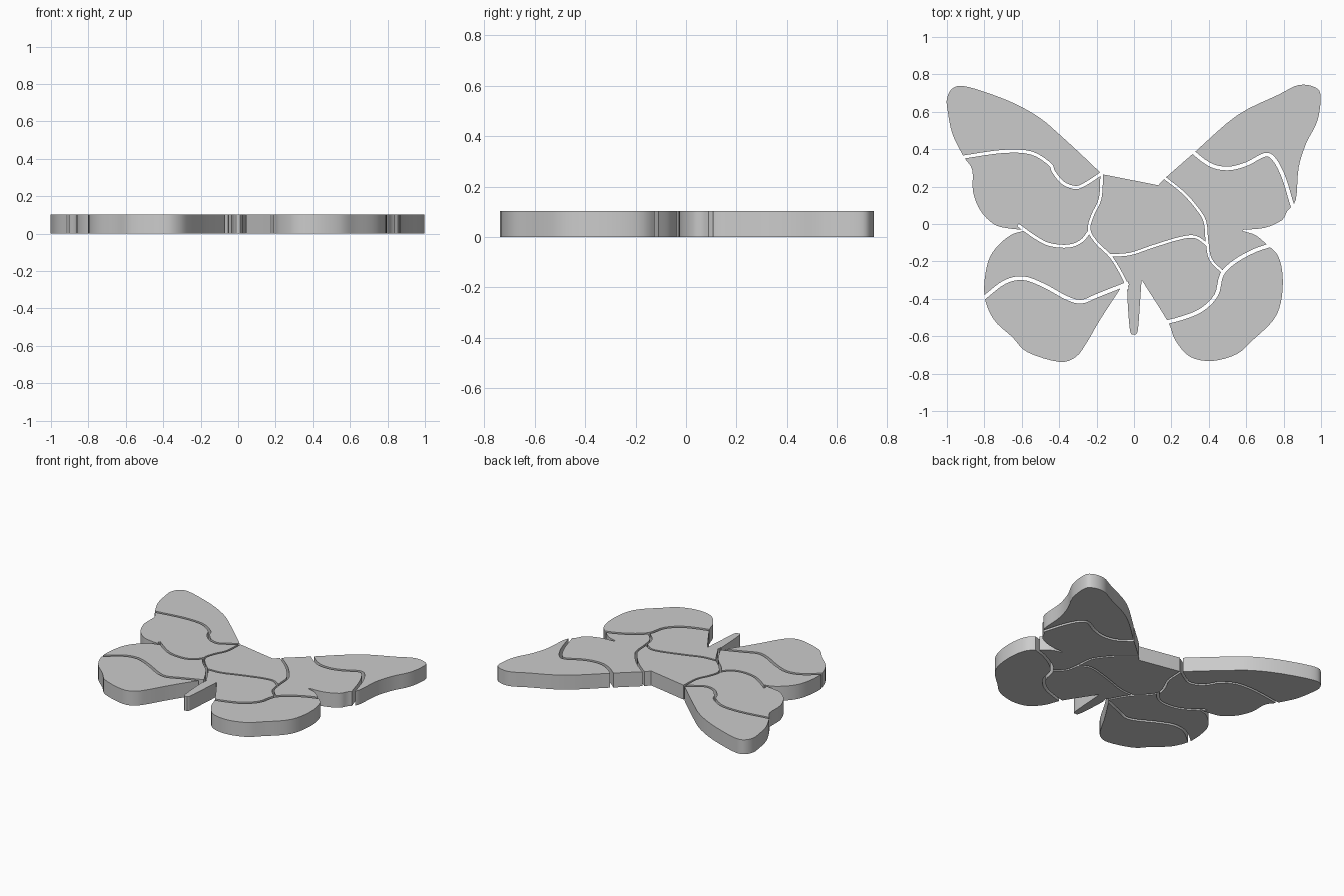
import bpy, bmesh
from mathutils import Vector

if "Cube" in bpy.data.objects:
    bpy.data.objects.remove(bpy.data.objects["Cube"])

H = 0.103


def smooth(pts, n=4):
    """Catmull-Rom curve through the points, ends kept sharp."""
    p = [Vector(q) for q in pts]
    p = [2 * p[0] - p[1]] + p + [2 * p[-1] - p[-2]]
    out = []
    for a, b, c, d in zip(p, p[1:], p[2:], p[3:]):
        for i in range(n):
            t = i / n
            out.append(0.5 * (2 * b + (c - a) * t + (2 * a - 5 * b + 4 * c - d) * t * t
                              + (3 * b - a - 3 * c + d) * t ** 3))
    return out + [p[-2]]


def prism(name, pts, z0, z1):
    bm = bmesh.new()
    face = bm.faces.new([bm.verts.new((q[0], q[1], z0)) for q in pts])
    ext = bmesh.ops.extrude_face_region(bm, geom=[face])
    bmesh.ops.translate(bm, vec=(0, 0, z1 - z0),
                        verts=[v for v in ext["geom"] if isinstance(v, bmesh.types.BMVert)])
    bmesh.ops.recalc_face_normals(bm, faces=bm.faces)
    me = bpy.data.meshes.new(name)
    bm.to_mesh(me)
    bm.free()
    ob = bpy.data.objects.new(name, me)
    bpy.context.collection.objects.link(ob)
    return ob


# Butterfly outline: smooth runs joined at sharp corners
runs = [
    [(-.17, .265), (-.28, .37), (-.40, .48), (-.50, .565), (-.63, .64), (-.78, .70), (-.91, .737),
     (-.97, .725), (-1, .67), (-.995, .60), (-.97, .48), (-.91, .36), (-.865, .29), (-.86, .17),
     (-.82, .07), (-.75, 0), (-.68, -.022), (-.57, -.033)],
    [(-.59, -.037), (-.66, -.06), (-.74, -.13), (-.785, -.22), (-.80, -.38), (-.75, -.51), (-.65, -.605),
     (-.57, -.685), (-.40, -.737), (-.31, -.71), (-.25, -.63), (-.18, -.51), (-.05, -.31)],
    [(-.038, -.31), (-.032, -.45), (-.02, -.575), (0, -.59), (.02, -.57), (.032, -.42), (.04, -.305)],
    [(.045, -.305), (.18, -.52), (.22, -.62), (.30, -.71), (.42, -.732), (.55, -.695), (.63, -.625),
     (.74, -.52), (.785, -.42), (.795, -.28), (.77, -.17), (.71, -.11), (.65, -.06), (.58, -.037)],
    [(.585, -.031), (.70, -.02), (.79, .02), (.82, .07), (.865, .13), (.88, .30), (.92, .43),
     (.98, .55), (.998, .68), (.97, .73), (.88, .743), (.77, .69), (.55, .58), (.32, .38), (.16, .24)],
    [(.13, .207), (-.16, .264)],
]
outline = [p for r in runs for p in (smooth(r) if len(r) > 2 else map(Vector, r))]
board = prism("board", outline, 0, H)

# Jigsaw grooves: path and width
grooves = [
    ([(-.94, .355), (-.90, .36), (-.70, .388), (-.55, .38), (-.45, .32), (-.43, .28), (-.38, .22),
      (-.31, .195), (-.25, .22), (-.16, .28)], .017),
    ([(-.172, .29), (-.18, .14), (-.22, .05), (-.24, -.03), (-.20, -.10), (-.12, -.18),
      (-.05, -.30), (-.035, -.35)], .014),
    ([(-.62, -.005), (-.53, -.07), (-.45, -.11), (-.35, -.118), (-.28, -.09), (-.235, -.035)], .016),
    ([(-.83, -.42), (-.79, -.385), (-.69, -.31), (-.59, -.29), (-.48, -.33), (-.36, -.395),
      (-.28, -.415), (-.19, -.38), (-.03, -.317)], .02),
    ([(-.13, -.168), (-.02, -.16), (.10, -.12), (.25, -.075), (.33, -.07), (.397, -.115)], .014),
    ([(.14, .265), (.26, .17), (.34, .08), (.38, .01), (.39, -.09), (.41, -.19), (.48, -.262)], .014),
    ([(.13, -.535), (.25, -.505), (.36, -.46), (.44, -.38), (.47, -.27), (.54, -.20), (.65, -.14),
      (.76, -.105)], .02),
    ([(.28, .415), (.40, .32), (.50, .297), (.60, .32), (.70, .37), (.75, .345), (.80, .25),
      (.84, .12), (.86, .06)], .02),
]
cutters = []
for i, (path, width) in enumerate(grooves):
    c = smooth(path)
    left, right = [], []
    for j, p in enumerate(c):
        t = (c[min(j + 1, len(c) - 1)] - c[max(j - 1, 0)]).normalized()
        n = Vector((-t.y, t.x)) * width / 2
        left.append(p + n)
        right.append(p - n)
    cut = prism(f"groove_cutter_{i}", left + right[::-1], -.05 - i * .003, H + .05 + i * .003)
    cut.hide_render = True
    m = board.modifiers.new("groove", "BOOLEAN")
    m.operation, m.solver, m.object = "DIFFERENCE", "EXACT", cut
    cutters.append(cut)

bpy.context.view_layer.objects.active = board
board.select_set(True)
for m in list(board.modifiers):
    bpy.ops.object.modifier_apply(modifier=m.name)
for c in cutters:
    bpy.data.objects.remove(c)

# Split into loose puzzle pieces and name each by where it lies
bpy.ops.object.mode_set(mode="EDIT")
bpy.ops.mesh.select_all(action="SELECT")
bpy.ops.mesh.separate(type="LOOSE")
bpy.ops.object.mode_set(mode="OBJECT")
spots = {"upper_left_wing_tip": (-.7, .55), "upper_left_wing_base": (-.5, .15),
         "lower_left_wing_base": (-.4, -.2), "lower_left_wing_tip": (-.45, -.55),
         "upper_body": (.05, .05), "lower_body": (.2, -.3), "lower_right_wing": (.55, -.45),
         "upper_right_wing_base": (.6, .15), "upper_right_wing_tip": (.75, .5)}
for ob in list(bpy.context.scene.objects):
    vs = ob.data.vertices
    mid = sum((v.co.xy for v in vs), Vector((0, 0))) / len(vs)
    ob.name = min(spots, key=lambda k: (Vector(spots[k]) - mid).length)
    ob.select_set(True)
bpy.ops.object.shade_smooth_by_angle(angle=.5)
